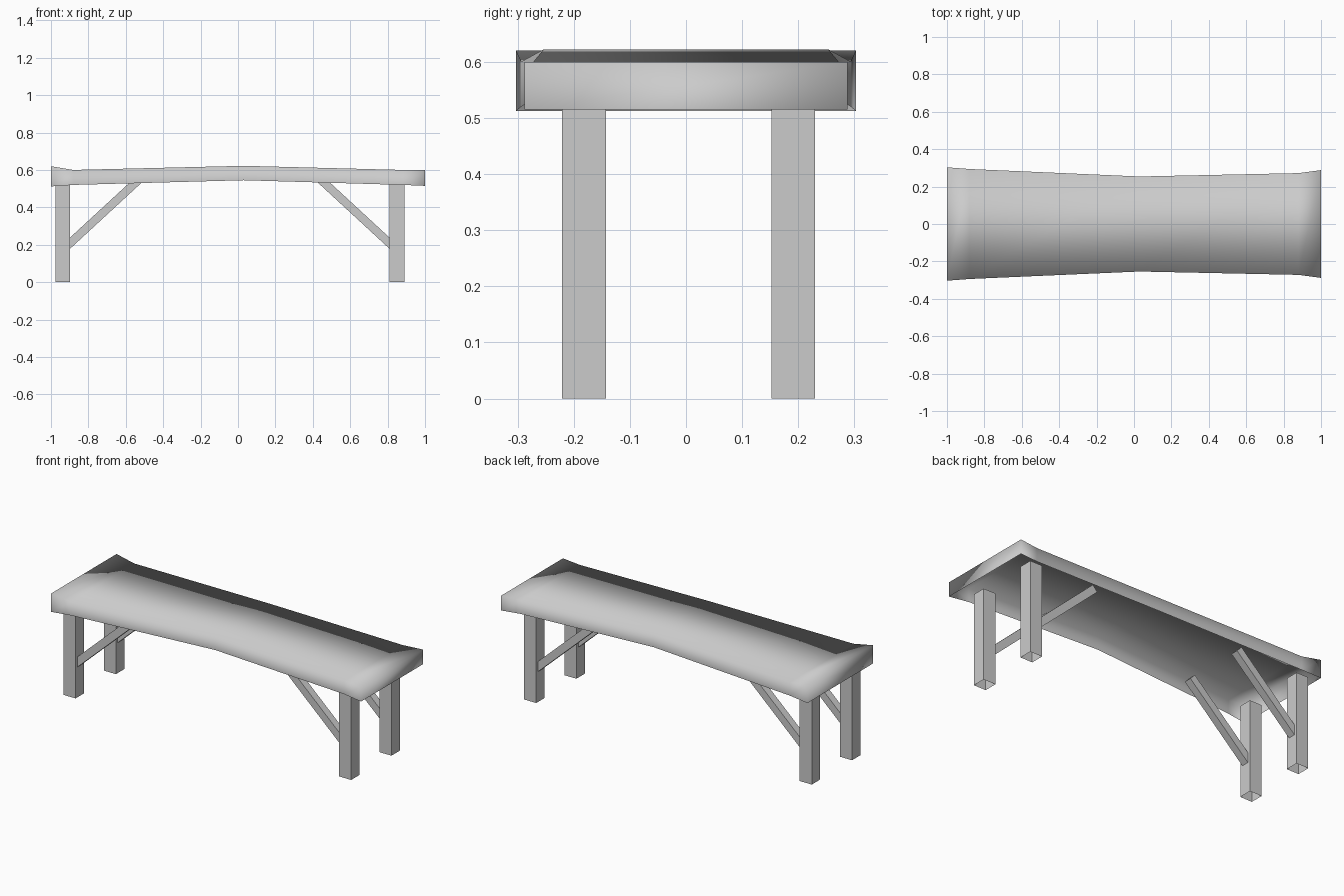
import bpy, bmesh
from mathutils import Vector

cube = bpy.data.objects.get("Cube")
if cube:
    bpy.data.objects.remove(cube, do_unlink=True)

grey = bpy.data.materials.new("plain_grey")
grey.use_nodes = True
colour = (0.6, 0.6, 0.6, 1)
grey.diffuse_color = colour
grey.node_tree.nodes["Principled BSDF"].inputs["Base Color"].default_value = colour


def finish(name, bm, smooth=False):
    bmesh.ops.recalc_face_normals(bm, faces=bm.faces)
    mesh = bpy.data.meshes.new(name)
    for face in bm.faces:
        face.smooth = smooth
    bm.to_mesh(mesh)
    bm.free()
    mesh.materials.append(grey)
    obj = bpy.data.objects.new(name, mesh)
    bpy.context.collection.objects.link(obj)
    return obj


# Seat: open-bottomed shell lofted through stations (x, half width, bottom, top)
stations = [(-1, 0.303, 0.512, 0.62), (-0.88, 0.294, 0.52, 0.6),
            (0.03, 0.254, 0.545, 0.622), (0.88, 0.272, 0.52, 0.6),
            (1, 0.288, 0.515, 0.6)]
bm = bmesh.new()
loops = [[bm.verts.new(p) for p in ((x, -w, lo), (x, -w, hi), (x, w, hi), (x, w, lo))]
         for x, w, lo, hi in stations]
for a, b in zip(loops, loops[1:]):
    for i in range(3):
        bm.faces.new((a[i], a[i + 1], b[i + 1], b[i]))
bm.faces.new(loops[0])
bm.faces.new(loops[-1])
finish("seat", bm, smooth=True)


# Legs: square tubes with open ends
def leg(name, x, y, size=0.078, top=0.54):
    bm = bmesh.new()
    bmesh.ops.create_cube(bm, size=1)
    caps = [f for f in bm.faces if abs(f.normal.z) > 0.5]
    bmesh.ops.delete(bm, geom=caps, context='FACES_ONLY')
    for v in bm.verts:
        v.co = (x + v.co.x * size, y + v.co.y * size, (v.co.z + 0.5) * top)
    finish(name, bm)


# Braces: square bars running from a leg up to the seat
def brace(name, start, end, y, thick=0.044):
    a, b = Vector((start[0], y, start[1])), Vector((end[0], y, end[1]))
    along = (b - a).normalized()
    side = Vector((0, thick / 2, 0))
    up = along.cross(side)
    bm = bmesh.new()
    rings = [[bm.verts.new(p + side * s + up * u)
              for s, u in ((-1, -1), (1, -1), (1, 1), (-1, 1))] for p in (a, b)]
    for i in range(4):
        j = (i + 1) % 4
        bm.faces.new((rings[0][i], rings[0][j], rings[1][j], rings[1][i]))
    for ring in rings:
        bm.faces.new(ring)
    finish(name, bm)


for depth, y in (("front", -0.182), ("back", 0.191)):
    for side, x, s in (("right", -0.938, 1), ("left", 0.85, -1)):
        leg(f"{depth}_{side}_leg", x, y)
        brace(f"{depth}_{side}_brace", (x + s * 0.02, 0.19), (x + s * 0.41, 0.55), y)
